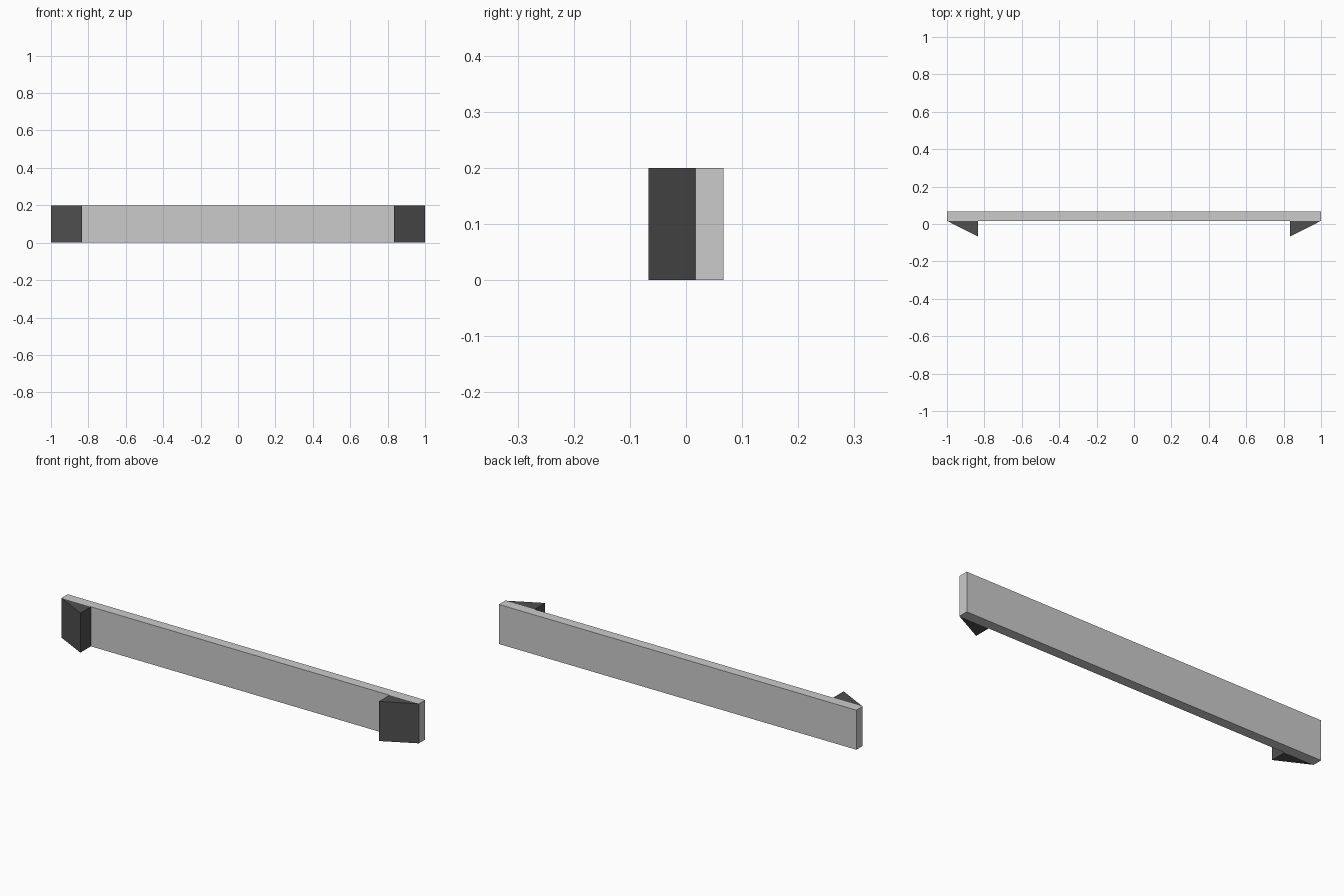
import bpy
import bmesh

if "Cube" in bpy.data.objects:
    bpy.data.objects.remove(bpy.data.objects["Cube"])

Y_FRONT, Y_JOIN, Y_BACK = -0.067, 0.017, 0.067
HEIGHT = 0.2


def prism(name, profile):
    """Extrude an XY outline from the floor up to HEIGHT."""
    bm = bmesh.new()
    face = bm.faces.new([bm.verts.new((x, y, 0)) for x, y in profile])
    top = bmesh.ops.extrude_face_region(bm, geom=[face])["geom"]
    bmesh.ops.translate(bm, vec=(0, 0, HEIGHT),
                        verts=[v for v in top if isinstance(v, bmesh.types.BMVert)])
    bmesh.ops.recalc_face_normals(bm, faces=bm.faces)
    mesh = bpy.data.meshes.new(name)
    bm.to_mesh(mesh)
    bm.free()
    obj = bpy.data.objects.new(name, mesh)
    bpy.context.collection.objects.link(obj)
    return obj


# Dark finish for the end wedges
dark = bpy.data.materials.new("dark_grey")
dark.diffuse_color = (0.08, 0.08, 0.08, 1)
dark.use_nodes = True
dark.node_tree.nodes["Principled BSDF"].inputs["Base Color"].default_value = dark.diffuse_color

# Long flat board
prism("board", [(-1, Y_JOIN), (1, Y_JOIN), (1, Y_BACK), (-1, Y_BACK)])

# Triangular wedge on the front of each end
for side, label in ((-1, "left"), (1, "right")):
    wedge = prism(f"{label}_wedge",
                  [(side, Y_JOIN), (side * 0.835, Y_JOIN), (side * 0.835, Y_FRONT)])
    wedge.data.materials.append(dark)
